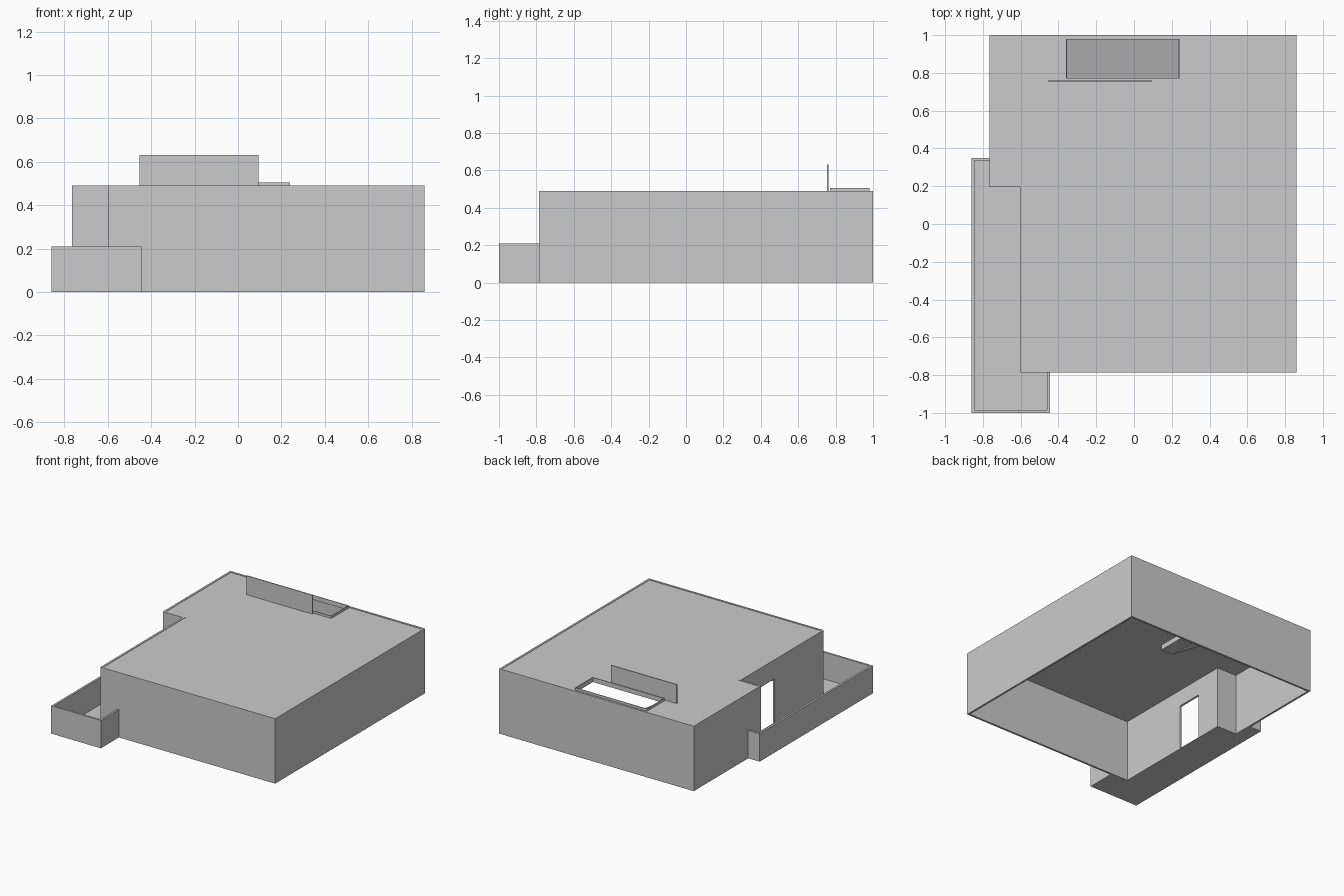
import bpy
import bmesh

if "Cube" in bpy.data.objects:
    bpy.data.objects.remove(bpy.data.objects["Cube"], do_unlink=True)

gray = bpy.data.materials.new("plain_gray")
gray.use_nodes = True
gray.diffuse_color = (0.6, 0.6, 0.6, 1)
gray.node_tree.nodes["Principled BSDF"].inputs["Base Color"].default_value = (0.6, 0.6, 0.6, 1)

T = 0.015    # wall thickness
TOP = 0.49   # house wall height


def finish(name, bm):
    bmesh.ops.recalc_face_normals(bm, faces=bm.faces)
    mesh = bpy.data.meshes.new(name)
    bm.to_mesh(mesh)
    bm.free()
    mesh.materials.append(gray)
    obj = bpy.data.objects.new(name, mesh)
    bpy.context.scene.collection.objects.link(obj)
    return obj


def prism(name, outline, low, high, axis="z"):
    """Extrude an outline along z, or an x-z outline along y."""
    bm = bmesh.new()

    def place(p, h):
        return (p[0], p[1], h) if axis == "z" else (p[0], h, p[1])
    a = [bm.verts.new(place(p, low)) for p in outline]
    b = [bm.verts.new(place(p, high)) for p in outline]
    bm.faces.new(a)
    bm.faces.new(b)
    for i in range(len(a)):
        j = (i + 1) % len(a)
        bm.faces.new((a[i], a[j], b[j], b[i]))
    return finish(name, bm)


def rect(x0, x1, y0, y1):
    return [(x0, y0), (x1, y0), (x1, y1), (x0, y1)]


def box(name, x0, x1, y0, y1, z0, z1):
    return prism(name, rect(x0, x1, y0, y1), z0, z1)


def ring(name, outer, inner, z0, z1):
    """Closed wall between two matching loops."""
    bm = bmesh.new()
    loops = [[bm.verts.new((x, y, z)) for x, y in pts]
             for pts, z in ((outer, z0), (outer, z1), (inner, z1), (inner, z0))]
    n = len(outer)
    for k in range(4):
        a, b = loops[k], loops[(k + 1) % 4]
        for i in range(n):
            j = (i + 1) % n
            bm.faces.new((a[i], a[j], b[j], b[i]))
    return finish(name, bm)


def cut(target, cutter):
    mod = target.modifiers.new("opening", "BOOLEAN")
    mod.operation = "DIFFERENCE"
    mod.solver = "EXACT"
    mod.object = cutter
    cutter.hide_render = True
    cutter.hide_viewport = True
    cutter.display_type = "WIRE"


def house_outline(d):
    """House plan with a notched corner, inset by d."""
    left, mid, right = -0.765 + d, -0.6 + d, 0.86 - d
    front, step, back = -0.785 + d, 0.195 + d, 1 - d
    return [(left, back), (left, step), (mid, step), (mid, front), (right, front), (right, back)]


# House walls with a doorway to the terrace
walls = ring("house_walls", house_outline(0), house_outline(T), 0, TOP)
cut(walls, box("doorway_cutter", -0.65, -0.55, -0.2, 0, 0.004, 0.345))

# Flat roof with a stair opening
X0, X1, Y0, Y1 = -0.36, 0.24, 0.77, 0.98
roof = prism("roof", house_outline(T), TOP - 0.02, TOP - 0.003)
cut(roof, box("stair_opening_cutter", X0, X1, Y0, Y1, 0.4, 0.6))

# Low rim round the opening
E = 0.004
ring("opening_rim", rect(X0, X1, Y0, Y1), rect(X0 + E, X1 - E, Y0 + E, Y1 - E), TOP - 0.02, 0.505)

# Ramp from the floor up to the opening
prism("stair_ramp", [(X0, 0.485), (0.40, 0.04), (0.40, 0), (0.30, 0), (X0, 0.42)],
      Y0 + E, Y1 - E, axis="y")

# Guard panel beside the opening
box("guard_panel", -0.455, 0.095, 0.754, 0.761, TOP - 0.003, 0.63)

# Terrace floor and parapet
prism("terrace_floor", [(-0.86, 0.35), (-0.86, -1), (-0.445, -1), (-0.445, -0.785),
                        (-0.6, -0.785), (-0.6, 0.195), (-0.765, 0.195), (-0.765, 0.35)], 0, 0.008)
H = 0.21
box("parapet_back", -0.86 + T, -0.765, 0.35 - T, 0.35, 0, H)
box("parapet_side", -0.86, -0.86 + T, -1, 0.35, 0, H)
box("parapet_front", -0.86 + T, -0.445, -1, -1 + T, 0, H)
box("parapet_return", -0.445 - T, -0.445, -1 + T, -0.785, 0, H)
